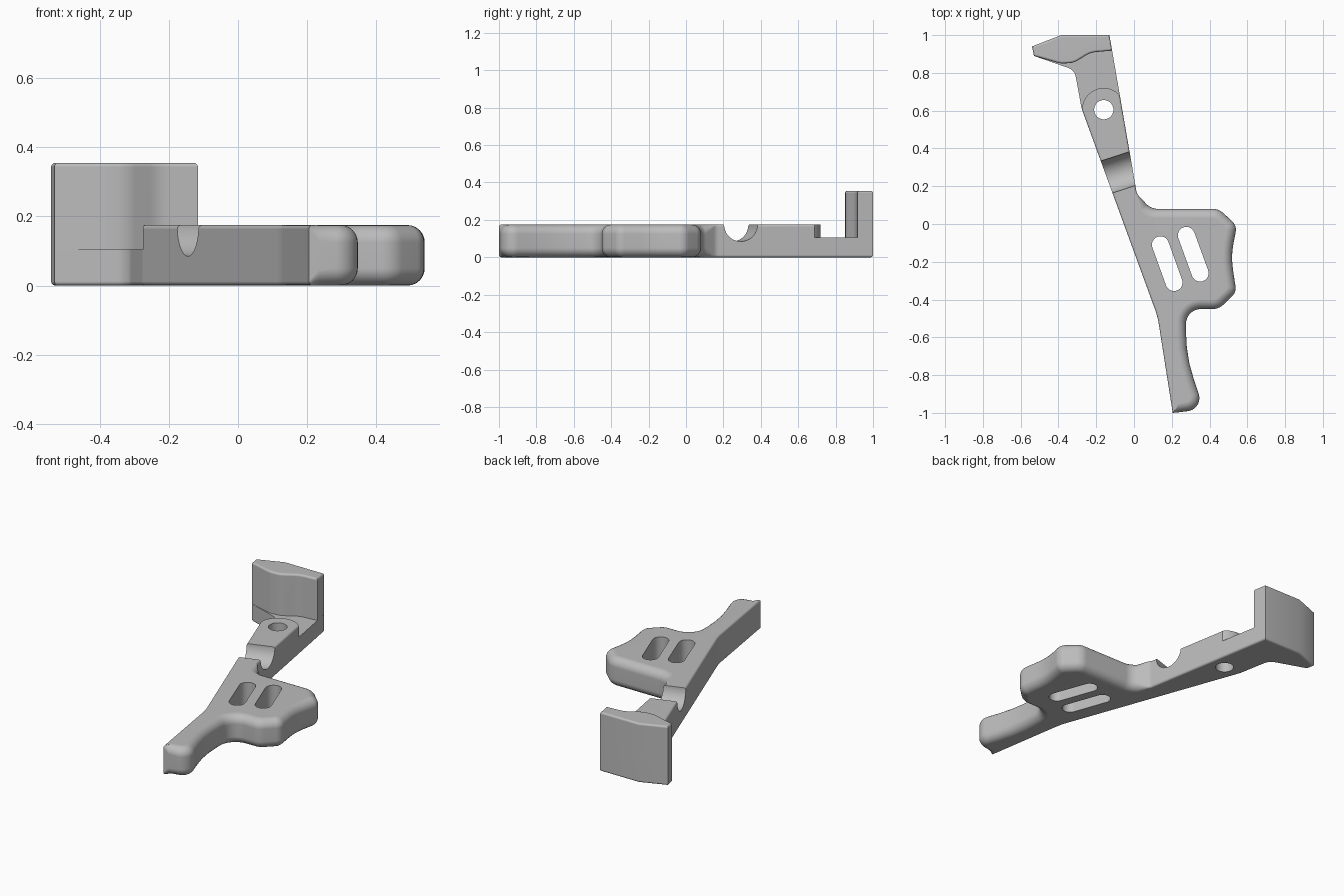
import bpy, bmesh, math
from mathutils import Vector

if "Cube" in bpy.data.objects:
    bpy.data.objects.remove(bpy.data.objects["Cube"])

grey = bpy.data.materials.new("plain grey")
grey.diffuse_color = (0.5, 0.5, 0.5, 1)
grey.use_nodes = True
grey.node_tree.nodes["Principled BSDF"].inputs["Base Color"].default_value = grey.diffuse_color


def fillet(corners):
    """Corners (x, y, fillet radius, edge rounding) -> points (x, y, edge rounding)."""
    out = []
    n = len(corners)
    for i, (x, y, f, e) in enumerate(corners):
        p = Vector((x, y))
        a = (Vector(corners[i - 1][:2]) - p).normalized()
        b = (Vector(corners[(i + 1) % n][:2]) - p).normalized()
        if f == 0:
            out.append((x, y, e))
            continue
        half = a.angle(b) / 2
        centre = p + (a + b).normalized() * f / math.sin(half)
        s = p + a * f / math.tan(half) - centre
        t = p + b * f / math.tan(half) - centre
        sweep = -s.angle_signed(t)
        steps = max(3, math.ceil(abs(sweep) / math.radians(11)))
        for k in range(steps + 1):
            w = sweep * k / steps
            c, d = math.cos(w), math.sin(w)
            q = centre + Vector((s.x * c - s.y * d, s.x * d + s.y * c))
            out.append((q.x, q.y, e))
    return out


def loft(name, pts, z0, z1, round_bottom=True, steps=6):
    """Plate from a counter-clockwise outline, with its own edge rounding at each point."""
    n = len(pts)
    inward = []
    for i in range(n):
        p = Vector(pts[i][:2])
        d1 = (p - Vector(pts[i - 1][:2])).normalized()
        d2 = (Vector(pts[(i + 1) % n][:2]) - p).normalized()
        n1, n2 = Vector((-d1.y, d1.x)), Vector((-d2.y, d2.x))
        inward.append((n1 + n2) / (1 + n1.dot(n2)))
    quarter = [math.pi / 2 * k / steps for k in range(steps + 1)]
    rounded = any(p[2] for p in pts)
    levels = [(0, t) for t in quarter] if rounded and round_bottom else [(0, None)]
    levels += [(1, t) for t in reversed(quarter)] if rounded else [(1, None)]
    bm = bmesh.new()
    rings = []
    for top, t in levels:
        ring = []
        for (x, y, r), v in zip(pts, inward):
            inset = 0 if t is None else r * (1 - math.sin(t))
            rise = 0 if t is None else r * (1 - math.cos(t))
            ring.append(bm.verts.new((x + v.x * inset, y + v.y * inset,
                                      z1 - rise if top else z0 + rise)))
        rings.append(ring)
    for lo, hi in zip(rings, rings[1:]):
        for i in range(n):
            j = (i + 1) % n
            bm.faces.new((lo[i], lo[j], hi[j], hi[i]))
    bm.faces.new(rings[0][::-1])
    bm.faces.new(rings[-1])
    bmesh.ops.recalc_face_normals(bm, faces=bm.faces)
    me = bpy.data.meshes.new(name)
    bm.to_mesh(me)
    bm.free()
    ob = bpy.data.objects.new(name, me)
    bpy.context.collection.objects.link(ob)
    me.materials.append(grey)
    return ob


def activate(ob):
    bpy.ops.object.select_all(action='DESELECT')
    ob.select_set(True)
    bpy.context.view_layer.objects.active = ob


def cut(ob, cutter):
    activate(ob)
    m = ob.modifiers.new("cut", 'BOOLEAN')
    m.operation, m.solver, m.object = 'DIFFERENCE', 'EXACT', cutter
    bpy.ops.object.modifier_apply(modifier=m.name)
    bpy.data.objects.remove(cutter)


def finish(ob):
    activate(ob)
    bpy.ops.object.shade_smooth_by_angle(angle=math.radians(28))
    ob.modifiers.new("even shading", 'WEIGHTED_NORMAL').keep_sharp = True


S, R = 0.012, 0.05   # crisp and soft edge rounding

# lever body: handle, paddle, arm and the foot of the head
lever = loft("lever_body", fillet([
    (0.205, -1.0, 0, S), (0.235, -0.997, 0, 0.045), (0.37, -0.98, 0.07, R),
    (0.275, -0.70, 0.8, R), (0.275, -0.45, 0.08, R),
    (0.45, -0.45, 0.08, R), (0.542, -0.36, 0.06, R), (0.513, -0.17, 0.4, R),
    (0.545, -0.01, 0.06, R), (0.45, 0.08, 0.08, R),
    (0.09, 0.08, 0.08, R), (0.015, 0.16, 0.05, S),
    (-0.13, 1.0, 0, S), (-0.385, 1.0, 0, S), (-0.54, 0.94, 0, S), (-0.53, 0.89, 0, S),
    (-0.315, 0.815, 0.06, S), (-0.277, 0.61, 0.12, S), (0.125, -0.49, 0.4, S),
]), 0, 0.175)

# lowered floor between the pivot boss and the head
arc = [(-0.16 + 0.115 * math.cos(math.radians(a)),
        0.605 + 0.115 * math.sin(math.radians(a)), 0) for a in range(195, 44, -10)]
cut(lever, loft("recess_cutter", arc + [(0.1, arc[-1][1], 0), (0.1, 1.1, 0),
                                        (-0.7, 1.1, 0), (-0.7, arc[0][1], 0)], 0.105, 0.3))

# round notch across the arm
bpy.ops.mesh.primitive_cylinder_add(vertices=48, radius=0.09, depth=0.5,
                                    location=(-0.08, 0.27, 0.175),
                                    rotation=(0, math.pi / 2, math.radians(18)))
cut(lever, bpy.context.object)

# pivot hole
bpy.ops.mesh.primitive_cylinder_add(vertices=40, radius=0.051, depth=1,
                                    location=(-0.16, 0.605, 0))
cut(lever, bpy.context.object)

# two slanted slots in the paddle
for p, q in (((0.14, -0.11), (0.212, -0.31)), ((0.277, -0.06), (0.35, -0.26))):
    p, q = Vector(p), Vector(q)
    start = math.atan2(q.y - p.y, q.x - p.x) - math.pi / 2
    slot = []
    for k in range(34):
        end = q if k < 17 else p
        a = start + math.pi * (k if k < 17 else k - 1) / 16
        slot.append((end.x + 0.045 * math.cos(a), end.y + 0.045 * math.sin(a), 0))
    cut(lever, loft("slot_cutter", slot, -0.2, 0.4))
finish(lever)

# tall curved head plate
head = loft("head_plate", fillet([
    (-0.54, 0.94, 0, S), (-0.53, 0.89, 0, S), (-0.39, 0.85, 0.08, S),
    (-0.32, 0.852, 0.1, S), (-0.23, 0.908, 0.12, S), (-0.116, 0.918, 0, S),
    (-0.13, 1.0, 0, S), (-0.385, 1.0, 0, S)]), 0.105, 0.355, round_bottom=False)
finish(head)
